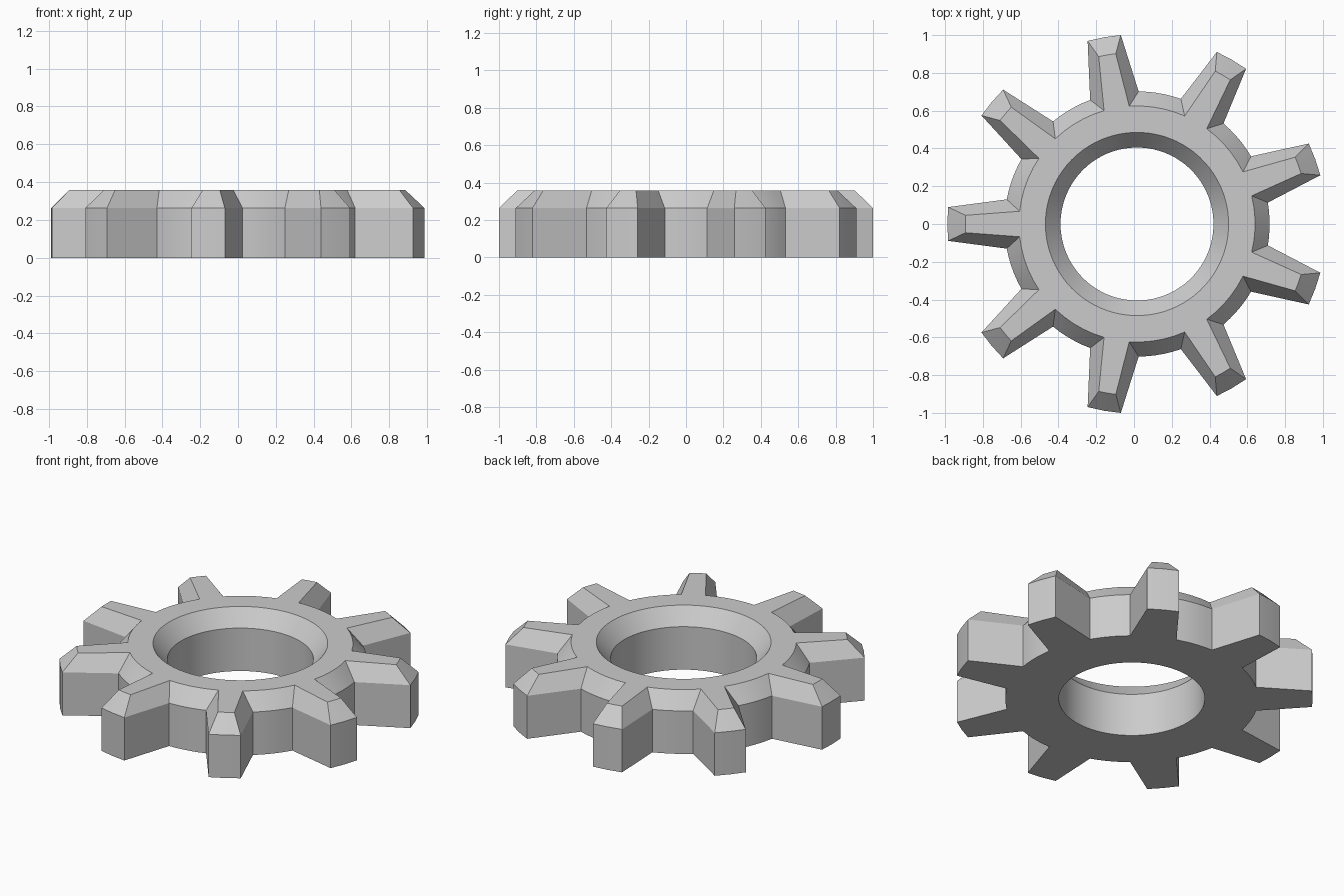
import bpy, bmesh
from math import radians, cos, sin

if "Cube" in bpy.data.objects:
    bpy.data.objects.remove(bpy.data.objects["Cube"])

TEETH, VALLEY = 9, 5          # tooth count, segments per valley
PITCH = 360 / TEETH
N = VALLEY + 4                # outline points per tooth
CX = 0.016                    # axis offset that centres the bounds
Z_BEVEL, Z_TOP = 0.263, 0.358


def outline(tip_r, tip_a, root_r, root_a):
    """Polar points: a tooth tip arc followed by a valley arc, repeated."""
    pts = []
    for t in range(TEETH):
        mid = 20 + t * PITCH
        pts += [(tip_r, mid + a) for a in (-tip_a, 0, tip_a)]
        span = PITCH - 2 * root_a
        pts += [(root_r, mid + root_a + span * i / VALLEY) for i in range(VALLEY + 1)]
    return pts


def circle(r):
    """Round ring with the same point count as the outline."""
    step = PITCH / N
    return [(r, 20 - step + i * step) for i in range(TEETH * N)]


# Rings run from the bore bottom, around the outside, back into the bore
lower = outline(1.004, 5.1, 0.702, 10.7)
upper = outline(0.909, 2.9, 0.625, 6.2)
rings = [(circle(0.405), 0), (lower, 0), (lower, Z_BEVEL), (upper, Z_TOP),
         (circle(0.485), Z_TOP), (circle(0.405), Z_BEVEL)]

bm = bmesh.new()
loops = [[bm.verts.new((CX + r * cos(radians(a)), r * sin(radians(a)), z)) for r, a in pts]
         for pts, z in rings]
count = TEETH * N
for k, ring in enumerate(loops):
    nxt = loops[(k + 1) % len(loops)]
    for i in range(count):
        j = (i + 1) % count
        bm.faces.new((ring[i], ring[j], nxt[j], nxt[i]))
bmesh.ops.recalc_face_normals(bm, faces=bm.faces)

mesh = bpy.data.meshes.new("gear_wheel")
bm.to_mesh(mesh)
bm.free()
gear = bpy.data.objects.new("gear_wheel", mesh)
bpy.context.collection.objects.link(gear)

# Smooth bore and valleys, crisp tooth edges
bpy.context.view_layer.objects.active = gear
gear.select_set(True)
bpy.ops.object.shade_smooth_by_angle(angle=radians(20))
